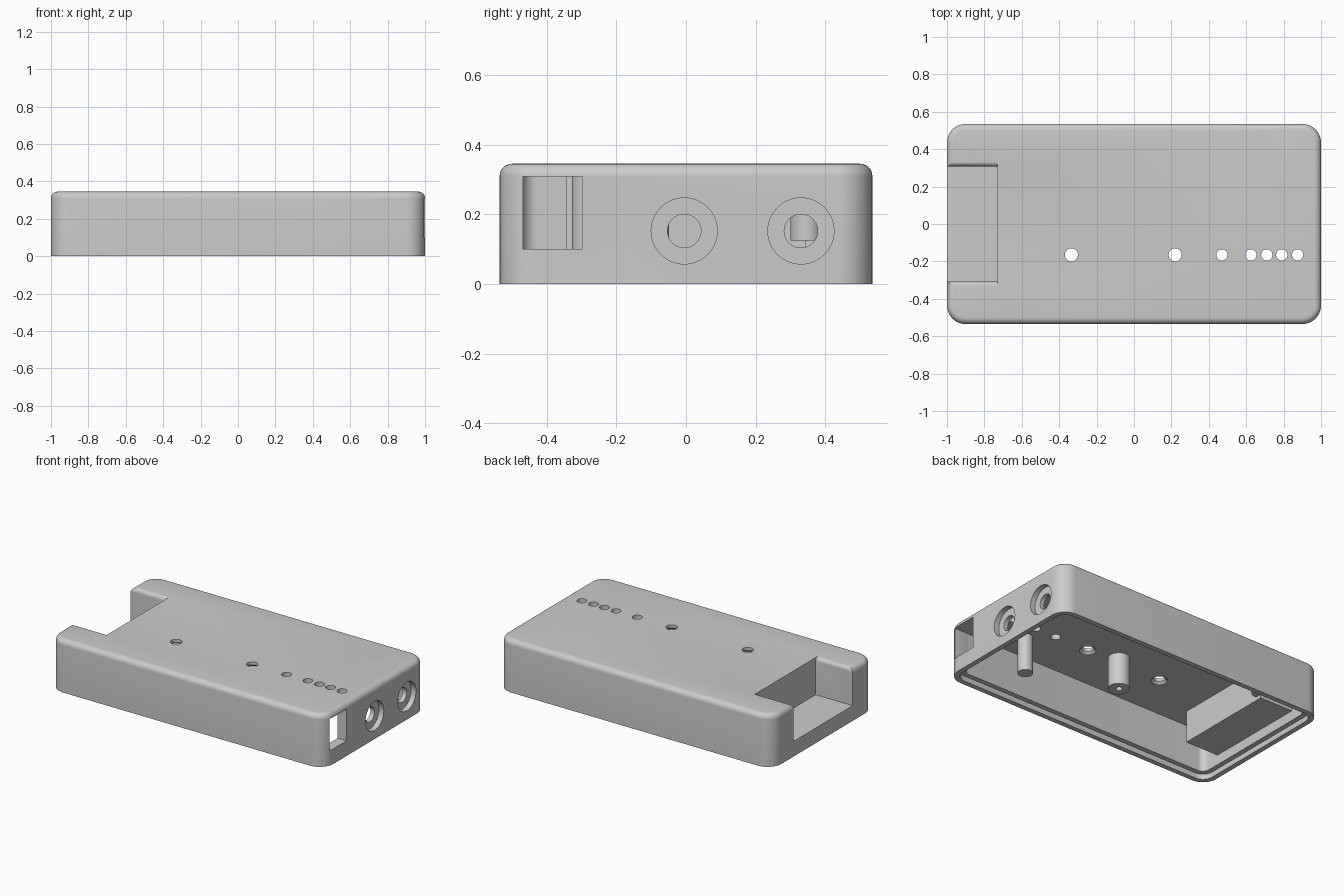
import bpy, bmesh, math
from mathutils import Matrix, Vector

cube = bpy.data.objects.get("Cube")
if cube:
    bpy.data.objects.remove(cube, do_unlink=True)

HX, HY, TOP = 1.0, 0.535, 0.345      # outer half sizes and height
WALL, CEIL = 0.065, 0.31             # wall thickness, ceiling height
FLOOR = 0.10                         # sill height of the openings

grey = bpy.data.materials.new("grey plastic")
grey.use_nodes = True
colour = (0.6, 0.6, 0.6, 1)
grey.diffuse_color = colour
grey.node_tree.nodes["Principled BSDF"].inputs["Base Color"].default_value = colour


def finish(bm, name):
    bmesh.ops.recalc_face_normals(bm, faces=bm.faces)
    mesh = bpy.data.meshes.new(name)
    bm.to_mesh(mesh)
    bm.free()
    mesh.materials.append(grey)
    ob = bpy.data.objects.new(name, mesh)
    bpy.context.collection.objects.link(ob)
    return ob


def box(name, lo, hi, corner=0, top=0):
    """Box with optional rounded upright corners and rounded top rim."""
    bm = bmesh.new()
    lo, hi = Vector(lo), Vector(hi)
    bmesh.ops.create_cube(bm, size=1, matrix=Matrix.Translation((lo + hi) / 2)
                          @ Matrix.Diagonal((*(hi - lo), 1)))
    if corner:
        upright = [e for e in bm.edges
                   if abs(e.verts[0].co.z - e.verts[1].co.z) > 0.01]
        bmesh.ops.bevel(bm, geom=upright, offset=corner, segments=10,
                        profile=0.5, affect='EDGES')
    if top:
        rim = [e for e in bm.edges
               if all(abs(v.co.z - hi.z) < 0.0001 for v in e.verts)]
        bmesh.ops.bevel(bm, geom=rim, offset=top, segments=6,
                        profile=0.5, affect='EDGES')
    return finish(bm, name)


def rod(name, start, axis, length, r1, r2=None):
    """Cylinder or cone from a start point along X or Z."""
    bm = bmesh.new()
    turn = Matrix.Rotation(math.pi / 2, 4, 'Y') if axis == 'X' else Matrix()
    bmesh.ops.create_cone(bm, cap_ends=True, segments=40, radius1=r1,
                          radius2=r1 if r2 is None else r2, depth=length,
                          matrix=Matrix.Translation(start) @ turn
                          @ Matrix.Translation((0, 0, length / 2)))
    return finish(bm, name)


def combine(target, tool, operation='DIFFERENCE'):
    mod = target.modifiers.new("cut", 'BOOLEAN')
    mod.operation, mod.solver, mod.object = operation, 'EXACT', tool
    bpy.context.view_layer.objects.active = target
    bpy.ops.object.modifier_apply(modifier=mod.name)
    bpy.data.objects.remove(tool, do_unlink=True)


# Hollow shell with a stepped rim underneath
shell = box("case_shell", (-HX, -HY, 0), (HX, HY, TOP), 0.1, 0.035)
cx, cy = HX - WALL, HY - WALL
combine(shell, box("cavity", (-cx, -cy, -0.1), (cx, cy, CEIL), 0.045))
step = 0.033
combine(shell, box("rim_step", (step - HX, step - HY, -0.1),
                   (HX - step, HY - step, 0.035), 0.07))

# Lining around the end notch
notch_x, notch_y, lining = -0.73, 0.308, 0.036
combine(shell, box("notch_lining", (-cx - 0.02, -notch_y - lining, FLOOR),
                   (notch_x + lining, notch_y + lining, CEIL + 0.01)), 'UNION')

# Open notch with rounded upper side edges
r = 0.025
half = [(notch_y, FLOOR)]
for i in range(7):
    a = i * math.pi / 12
    half.append((notch_y + r - r * math.cos(a), TOP - r + r * math.sin(a)))
half.append((notch_y + r, TOP + 0.1))
profile = half + [(-y, z) for y, z in reversed(half)]
bm = bmesh.new()
face = bm.faces.new([bm.verts.new((-HX - 0.1, y, z)) for y, z in profile])
out = bmesh.ops.extrude_face_region(bm, geom=[face])
bmesh.ops.translate(bm, vec=(notch_x + HX + 0.1, 0, 0),
                    verts=[v for v in out["geom"] if isinstance(v, bmesh.types.BMVert)])
combine(shell, finish(bm, "notch"))

# Row of holes in the top, two of them flared on the inside
row_y = -0.165
for x in (0.47, 0.625, 0.71, 0.79, 0.875):
    combine(shell, rod("light_hole", (x, row_y, 0.25), 'Z', 0.2, 0.03))
for x in (-0.335, 0.22):
    combine(shell, rod("button_hole", (x, row_y, 0.25), 'Z', 0.2, 0.035))
    combine(shell, rod("button_flare", (x, row_y, CEIL - 0.005), 'Z', 0.025, 0.055, 0.03))

# Recessed round sockets and the square port in the right end
for y in (-0.005, 0.33):
    combine(shell, rod("socket_hole", (0.85, y, 0.152), 'X', 0.3, 0.048))
    combine(shell, rod("socket_recess", (HX - 0.035, y, 0.152), 'X', 0.1, 0.095))
combine(shell, box("port", (0.9, -0.468, FLOOR), (1.1, -0.297, CEIL - 0.001)))

# Posts hanging from the ceiling
main_post = rod("main_post", (0.02, -0.115, FLOOR), 'Z', CEIL + 0.01 - FLOOR, 0.066)
combine(main_post, rod("screw_hole", (0.02, -0.115, 0), 'Z', 0.26, 0.02))
side_post = rod("side_post", (0.607, -0.282, 0.063), 'Z', CEIL + 0.01 - 0.063, 0.046)
corner_post = rod("corner_post", (-0.68, 0.346, 0.125), 'Z', CEIL + 0.01 - 0.125, 0.046)

# Smooth the round surfaces and keep the edges crisp
for ob in (shell, main_post, side_post, corner_post):
    bpy.ops.object.select_all(action='DESELECT')
    ob.select_set(True)
    bpy.context.view_layer.objects.active = ob
    bpy.ops.object.shade_smooth_by_angle(angle=math.radians(30))
